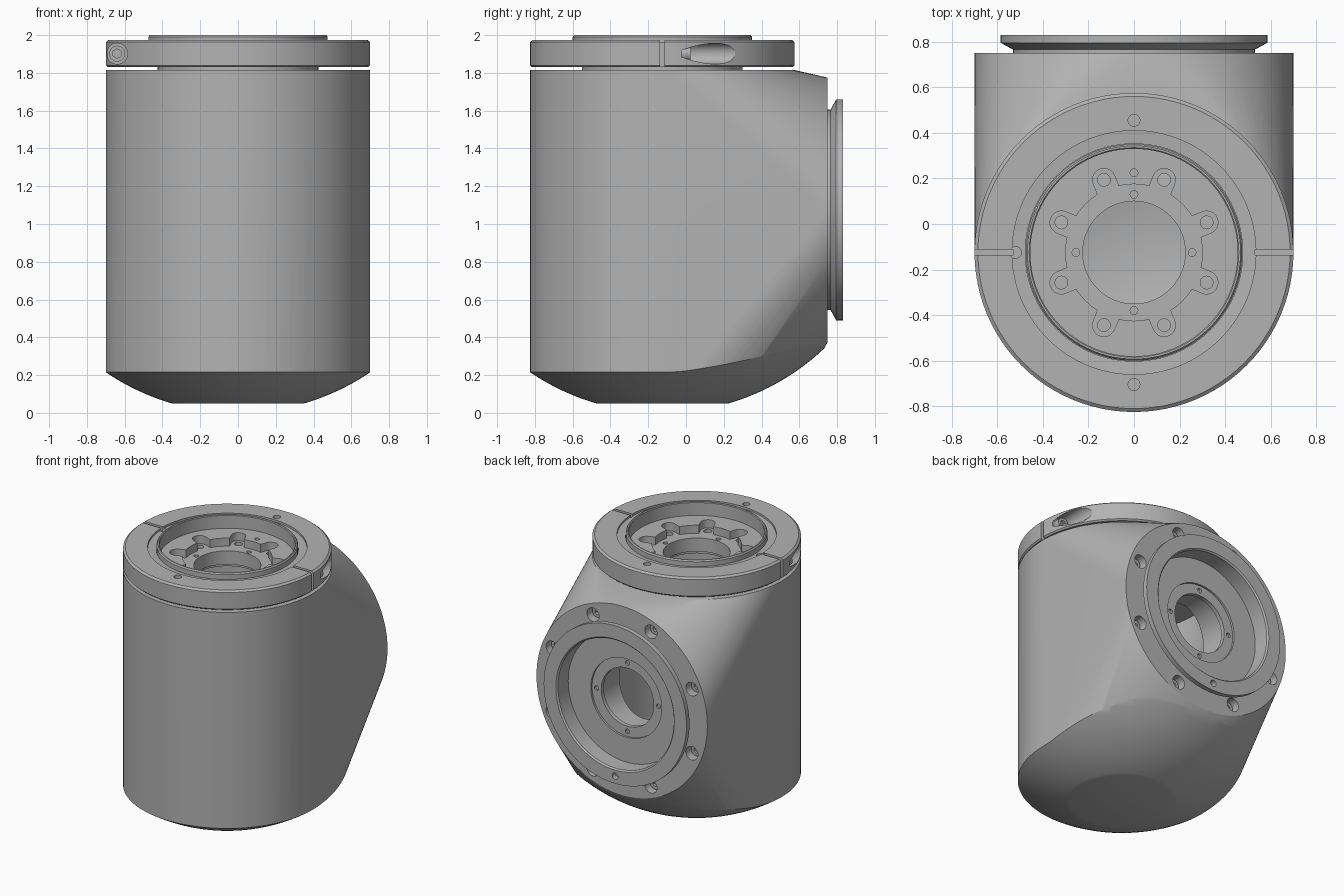
import bpy, bmesh
from math import sin, cos, tau, pi, sqrt, asin, radians
from mathutils import Matrix, Vector

if "Cube" in bpy.data.objects:
    bpy.data.objects.remove(bpy.data.objects["Cube"])

AXIS_Y = -0.125      # vertical axis of the housing
PORT_Z = 1.075       # height of the side port axis
R = 0.70             # housing radius
DOME = 1.247         # radius of the domed bottom
SEG = 96
UP, BACK = Vector((0, 0, 1)), Vector((0, 1, 0))
VERTICAL = Matrix.Translation((0, AXIS_Y, 0))
PORT = Matrix.Translation((0, 0, PORT_Z)) @ Matrix.Rotation(-pi / 2, 4, 'X')

grey = bpy.data.materials.new("plain_grey")
grey.use_nodes = True
grey.diffuse_color = (0.45, 0.45, 0.45, 1)
grey.node_tree.nodes["Principled BSDF"].inputs["Base Color"].default_value = grey.diffuse_color


def finish(name, bm):
    bmesh.ops.recalc_face_normals(bm, faces=bm.faces)
    mesh = bpy.data.meshes.new(name)
    bm.to_mesh(mesh)
    bm.free()
    mesh.materials.append(grey)
    ob = bpy.data.objects.new(name, mesh)
    bpy.context.collection.objects.link(ob)
    return ob


def lathe(name, profile, matrix):
    """Spin a (radius, height) profile; profiles off the axis are closed."""
    bm = bmesh.new()
    verts = [bm.verts.new((r, 0, h)) for r, h in profile]
    edges = [bm.edges.new(p) for p in zip(verts, verts[1:])]
    if profile[0][0] > 0:
        edges.append(bm.edges.new((verts[-1], verts[0])))
    bmesh.ops.spin(bm, geom=verts + edges, cent=(0, 0, 0), axis=UP,
                   angle=tau, steps=SEG, use_duplicate=False)
    bmesh.ops.remove_doubles(bm, verts=bm.verts, dist=1e-5)
    bm.transform(matrix)
    return finish(name, bm)


def rods(name, specs):
    """Cylinders given as (start, axis, radius, length, sides)."""
    bm = bmesh.new()
    for start, axis, r, length, sides in specs:
        m = (Matrix.Translation(Vector(start) + axis * length / 2)
             @ UP.rotation_difference(axis).to_matrix().to_4x4())
        bmesh.ops.create_cone(bm, cap_ends=True, segments=sides, radius1=r,
                              radius2=r, depth=length, matrix=m)
    return finish(name, bm)


def boolean(target, tool, operation='DIFFERENCE'):
    mod = target.modifiers.new("cut", 'BOOLEAN')
    mod.operation, mod.solver, mod.object = operation, 'EXACT', tool
    bpy.context.view_layer.objects.active = target
    bpy.ops.object.modifier_apply(modifier=mod.name)
    bpy.data.objects.remove(tool)


def drill(target, specs):
    boolean(target, rods("drill", specs))


def domed(name, radius, side, top):
    """Solid with a spherical bottom and straight sides."""
    arc = [side * i / 32 for i in range(33)]
    return lathe(name, [(r, DOME - sqrt(radius ** 2 - r * r)) for r in arc]
                 + [(side, top), (0, top)], VERTICAL)


def around(r, n, start=0.0):
    return [(r * cos(start + tau * i / n), r * sin(start + tau * i / n)) for i in range(n)]


def smooth(ob):
    bpy.ops.object.select_all(action='DESELECT')
    ob.select_set(True)
    bpy.context.view_layer.objects.active = ob
    bpy.ops.object.shade_smooth_by_angle(angle=radians(28))


# Housing: upright drum stretched out to the round side port, domed below
bm = bmesh.new()
for x, y in around(R, SEG):
    bm.verts.new((x, y + AXIS_Y, 0.05))
    bm.verts.new((x, y + AXIS_Y, 1.815))
    bm.verts.new((x, 0.75, PORT_Z + y))
bmesh.ops.convex_hull(bm, input=bm.verts)
bmesh.ops.dissolve_limit(bm, angle_limit=0.002, verts=bm.verts, edges=bm.edges)
housing = finish("housing", bm)
boolean(housing, domed("dome", DOME, 1.2, 2.2), 'INTERSECT')

# Hollow inside, with openings to the top and to the port
boolean(housing, domed("cavity", DOME - 0.06, 0.62, 1.72))
drill(housing, [((0, AXIS_Y, 1.6), UP, 0.24, 0.4, SEG)])
drill(housing, [((0, 0.665, PORT_Z), BACK, 0.525, 0.3, SEG)])
drill(housing, [((0, 0.4, PORT_Z), BACK, 0.23, 0.3, SEG)])

# Bolt pockets around the port
pockets = [(x, PORT_Z + z) for x, z in around(0.62, 8, pi / 8)]
drill(housing, [((x, 0.66, z), BACK, 0.05, 0.2, 24) for x, z in pockets])
port_bolts = rods("port_bolts", [((x, 0.65, z), BACK, 0.04, 0.05, 24) for x, z in pockets])
drill(port_bolts, [((x, 0.68, z), BACK, 0.02, 0.1, 6) for x, z in pockets])

# Port flange with a stepped recess
port_flange = lathe("port_flange", [
    (0.215, 0.655), (0.53, 0.655), (0.53, 0.765), (0.585, 0.795), (0.585, 0.83),
    (0.485, 0.83), (0.475, 0.82), (0.475, 0.70), (0.29, 0.70), (0.29, 0.685),
    (0.215, 0.685)], PORT)
drill(port_flange, [((x, 0.67, PORT_Z + z), BACK, 0.017, 0.1, 16)
                    for x, z in around(0.253, 4)]
      + [((0, 0.79, PORT_Z - 0.53), BACK, 0.024, 0.1, 20)])

# Top hub: thin raised lip around a sunken plate
hub = lathe("hub", [
    (0.225, 1.74), (0.235, 1.74), (0.235, 1.80), (0.425, 1.80), (0.425, 1.83),
    (0.475, 1.83), (0.475, 1.99), (0.468, 2.0), (0.46, 2.0), (0.455, 1.995),
    (0.455, 1.90), (0.225, 1.90)], VERTICAL)

# Eight-lobed pocket in the plate
bm = bmesh.new()
outline = []
lobe, foot = 0.05, asin(0.05 / 0.30)
for k in range(8):
    a = pi / 8 + k * pi / 4
    outline.append((0.30 * cos(a - foot), 0.30 * sin(a - foot)))
    for i in range(13):
        t = a - pi / 2 + pi * i / 12
        outline.append((0.345 * cos(a) + lobe * cos(t), 0.345 * sin(a) + lobe * sin(t)))
    for i in range(4):
        t = a + foot + (pi / 4 - 2 * foot) * i / 4
        outline.append((0.30 * cos(t), 0.30 * sin(t)))
base = bm.faces.new([bm.verts.new((x, y + AXIS_Y, 1.84)) for x, y in outline])
new = bmesh.ops.extrude_face_region(bm, geom=[base], use_keep_orig=True)["geom"]
bmesh.ops.translate(bm, vec=(0, 0, 0.2), verts=[v for v in new if isinstance(v, bmesh.types.BMVert)])
boolean(hub, finish("lobed_pocket", bm))
drill(hub, [((x, y + AXIS_Y, 1.815), UP, 0.028, 0.2, 20) for x, y in around(0.345, 8, pi / 8)]
      + [((x, y + AXIS_Y, 1.815), UP, 0.017, 0.2, 16) for x, y in around(0.255, 4)]
      + [((0, AXIS_Y + 0.35, 1.85), UP, 0.017, 0.2, 16)])

# Split clamp ring
clamp_ring = lathe("clamp_ring", [
    (0.477, 1.83), (0.69, 1.83), (0.70, 1.84), (0.70, 1.963), (0.685, 1.975),
    (0.535, 1.975), (0.535, 1.96), (0.477, 1.955)], VERTICAL)
bm = bmesh.new()
for side in (-1, 1):
    bmesh.ops.create_cube(bm, size=1, matrix=Matrix.Translation((side * 0.64, AXIS_Y, 1.9))
                          @ Matrix.Diagonal((0.22, 0.024, 0.4, 1)))
boolean(clamp_ring, finish("splits", bm))
drill(clamp_ring, [((0, AXIS_Y + 0.58, 1.9), UP, 0.026, 0.2, 20),
                   ((0, AXIS_Y - 0.58, 1.9), UP, 0.026, 0.2, 20),
                   ((-0.52, AXIS_Y, 1.9), UP, 0.026, 0.2, 20)])

# Clamp screws, one from each side in opposite directions
sides = [(s * 0.64, AXIS_Y + s * 0.1, BACK * s) for s in (-1, 1)]
drill(clamp_ring, [((x, y, 1.902), d, 0.055, 0.6, 32) for x, y, d in sides])
clamp_screws = rods("clamp_screws", [((x, y - d.y * 0.01, 1.902), d, 0.042, 0.06, 24)
                                     for x, y, d in sides])
drill(clamp_screws, [((x, y + d.y * 0.02, 1.902), d, 0.025, 0.2, 6) for x, y, d in sides])

for part in (housing, port_bolts, port_flange, hub, clamp_ring, clamp_screws):
    smooth(part)
